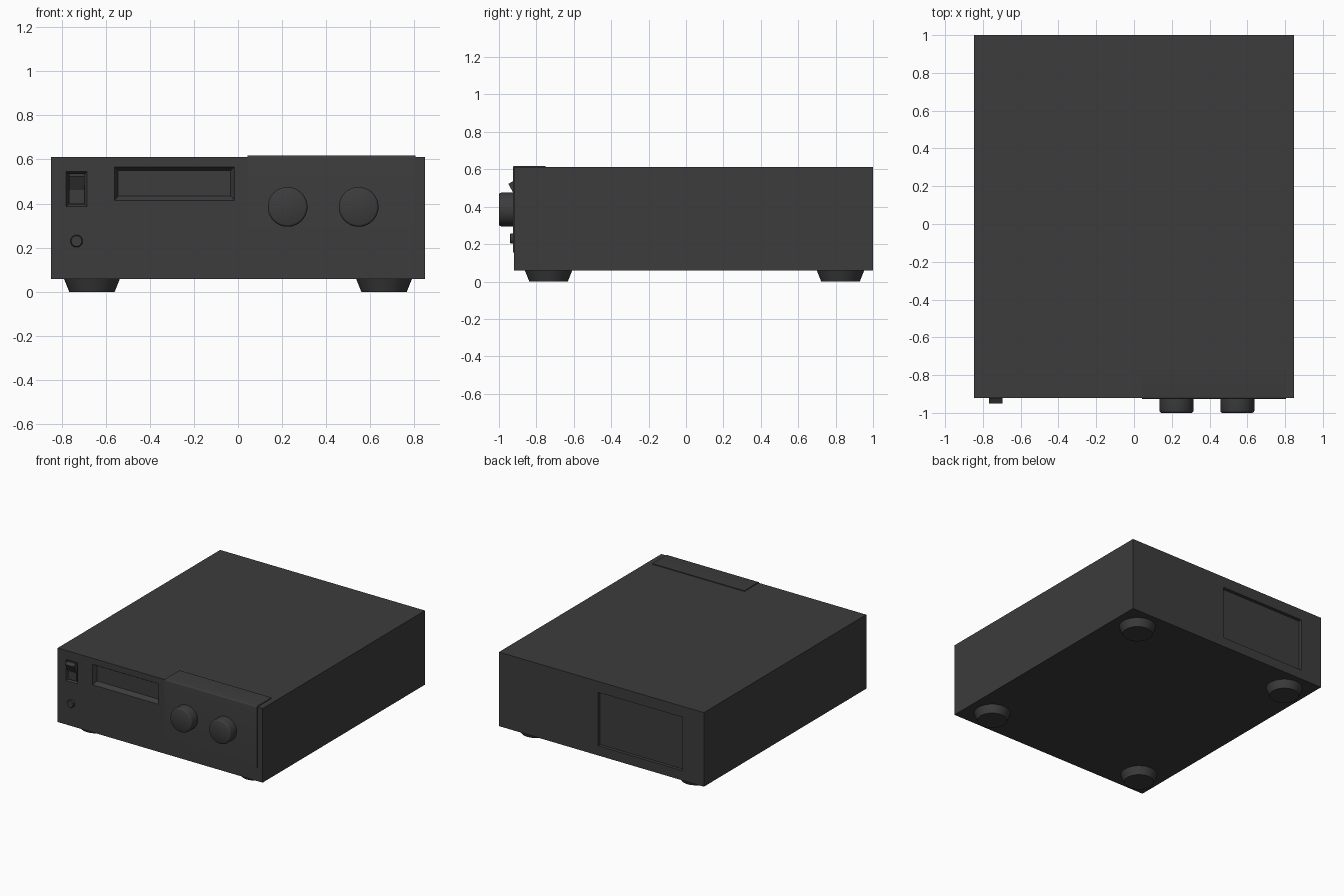
import bpy, bmesh
from math import radians, pi, sin, cos
from mathutils import Matrix

if "Cube" in bpy.data.objects:
    bpy.data.objects.remove(bpy.data.objects["Cube"])

DARK = bpy.data.materials.new("dark_plastic")
DARK.diffuse_color = (0.045, 0.045, 0.045, 1)
DARK.use_nodes = True
DARK.node_tree.nodes["Principled BSDF"].inputs["Base Color"].default_value = DARK.diffuse_color


def finish(name, bm, smooth=None):
    bmesh.ops.recalc_face_normals(bm, faces=bm.faces)
    me = bpy.data.meshes.new(name)
    bm.to_mesh(me)
    bm.free()
    me.materials.append(DARK)
    ob = bpy.data.objects.new(name, me)
    bpy.context.collection.objects.link(ob)
    if smooth:
        bpy.ops.object.select_all(action='DESELECT')
        bpy.context.view_layer.objects.active = ob
        ob.select_set(True)
        bpy.ops.object.shade_smooth_by_angle(angle=radians(smooth))
    return ob


def frustum(name, a, ya, b, yb):
    """Block between rectangle a at ya and rectangle b at yb; (x0, x1, z0, z1)."""
    bm = bmesh.new()
    loops = []
    for (x0, x1, z0, z1), y in ((a, ya), (b, yb)):
        loops.append([bm.verts.new(p) for p in
                      ((x0, y, z0), (x1, y, z0), (x1, y, z1), (x0, y, z1))])
    p, q = loops
    bm.faces.new(p)
    bm.faces.new(q)
    for i in range(4):
        j = (i + 1) % 4
        bm.faces.new((p[i], p[j], q[j], q[i]))
    return finish(name, bm)


def extrude_x(name, profile, x0, x1, smooth=None):
    """Extrude a (y, z) profile from x0 to x1."""
    bm = bmesh.new()
    f = bm.faces.new([bm.verts.new((x0, y, z)) for y, z in profile])
    r = bmesh.ops.extrude_face_region(bm, geom=[f])
    vs = [v for v in r["geom"] if isinstance(v, bmesh.types.BMVert)]
    bmesh.ops.translate(bm, vec=(x1 - x0, 0, 0), verts=vs)
    return finish(name, bm, smooth)


def turned(name, profile, loc, axis='Z', n=40):
    """Revolve (radius, height) points and cap both ends."""
    bm = bmesh.new()
    rings = [[bm.verts.new((r * cos(2 * pi * i / n), r * sin(2 * pi * i / n), h))
              for i in range(n)] for r, h in profile]
    for p, q in zip(rings, rings[1:]):
        for i in range(n):
            j = (i + 1) % n
            bm.faces.new((p[i], p[j], q[j], q[i]))
    bm.faces.new(rings[0])
    bm.faces.new(rings[-1])
    if axis == '-Y':
        bmesh.ops.rotate(bm, verts=bm.verts, matrix=Matrix.Rotation(radians(90), 3, 'X'))
    bmesh.ops.translate(bm, vec=loc, verts=bm.verts)
    return finish(name, bm, 40)


# Case
FRONT, BACK = -0.92, 1.0
side = (-0.848, 0.848, 0.058, 0.612)
case = frustum("case", side, FRONT, side, BACK)

# Recesses: display slot, switch opening, rear connector panel
rear = (-0.67, 0.03, 0.13, 0.53)
cutters = [
    frustum("slot_cutter", (-0.56, -0.015, 0.413, 0.567), FRONT - 0.001,
            (-0.543, -0.033, 0.435, 0.549), FRONT + 0.03),
    frustum("switch_cutter", (-0.78, -0.683, 0.386, 0.545), FRONT - 0.001,
            (-0.768, -0.695, 0.397, 0.534), FRONT + 0.02),
    frustum("rear_cutter", rear, BACK + 0.01, rear, BACK - 0.025),
]
bpy.context.view_layer.objects.active = case
for c in cutters:
    c.hide_render = True
    m = case.modifiers.new(c.name, 'BOOLEAN')
    m.operation = 'DIFFERENCE'
    m.solver = 'EXACT'
    m.object = c
    bpy.ops.object.modifier_apply(modifier=m.name)
    bpy.data.objects.remove(c)

# Control panel: thin plate folded over the top front edge
R, py, pz = 0.01, -0.926, 0.618
bend = [(py + R - R * cos(radians(a)), pz - R + R * sin(radians(a)))
        for a in (0, 22.5, 45, 67.5, 90)]
extrude_x("control_panel",
          [(py, 0.155)] + bend + [(-0.75, pz), (-0.75, 0.605), (-0.912, 0.605),
                                  (-0.912, 0.155)], 0.042, 0.804, 40)

# Knobs
for x, tag in ((0.225, "left"), (0.547, "right")):
    turned("knob_" + tag, [(0.09, -0.005), (0.09, 0.062), (0.087, 0.07), (0.08, 0.074)],
           (x, -0.926, 0.385), '-Y')

# Rocker switch: upper half tilted outwards
extrude_x("rocker_switch",
          [(-0.895, 0.53), (-0.925, 0.536), (-0.95, 0.522), (-0.917, 0.462),
           (-0.917, 0.4), (-0.895, 0.4)], -0.767, -0.696)

# Indicator lamp
turned("indicator_lamp", [(0.028, -0.005), (0.028, 0.017), (0.024, 0.021)],
       (-0.732, FRONT, 0.23), '-Y', 24)

# Tapered feet
for x, sx in ((-0.662, "left"), (0.662, "right")):
    for y, sy in ((-0.735, "front"), (0.826, "back")):
        turned(f"foot_{sy}_{sx}", [(0.103, 0), (0.127, 0.06)], (x, y, 0))
